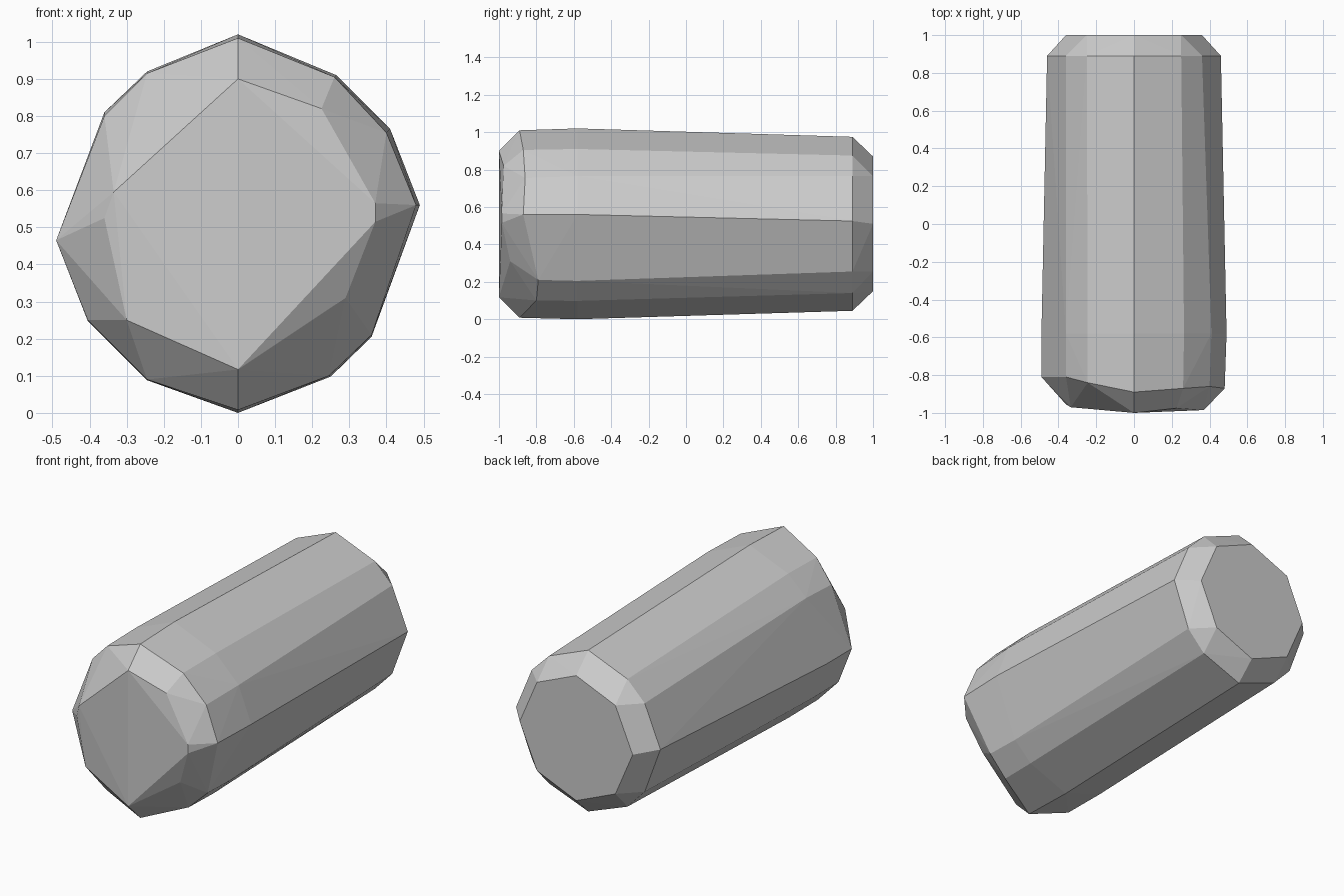
import bpy, bmesh, math

if "Cube" in bpy.data.objects:
    bpy.data.objects.remove(bpy.data.objects["Cube"])


def ring(y, pts):
    return [(x, y, z) for x, z in pts]


def mirrored(right):
    # right half listed from top to bottom, copied to the left side
    return right + [(-x, z) for x, z in right if x > 0]


# back cap (octagon) and the 12-sided back rim in front of its chamfer
back_cap = ring(1.0, mirrored([(0, .87), (.25, .765), (.36, .51), (.25, .255), (0, .15)]))
back_rim = ring(.89, mirrored([(0, .975), (.25, .875), (.36, .765), (.46, .525),
                               (.36, .255), (.25, .14), (0, .045)]))

# widest section of the body, slightly irregular
waist = ring(-.58, [(0, 1.02), (.265, .91), (.41, .765), (.49, .56), (.36, .205), (.25, .098),
                    (0, 0), (-.245, .088), (-.405, .248), (-.49, .465), (-.36, .81), (-.245, .92)])

# uneven front rim
front_rim = [(0, -.89, 1.01), (.26, -.87, .905), (.40, -.86, .755), (.48, -.87, .56),
             (.36, -.79, .21), (.245, -.80, .10), (0, -.89, .008), (-.245, -.85, .09),
             (-.405, -.81, .25), (-.49, -.81, .465), (-.36, -.81, .80), (-.245, -.84, .915)]

# front face, tilted back at the corners
front_cap = [(0, -1, .90), (.225, -.975, .82), (.37, -.985, .565), (.37, -.985, .515),
             (.29, -.94, .31), (0, -1, .117), (-.30, -.96, .25), (-.36, -.955, .525),
             (-.335, -.97, .595), (-.27, -.92, .74)]

# faceted log: flat skin stretched over all the sections
bm = bmesh.new()
for p in back_cap + back_rim + waist + front_rim + front_cap:
    bm.verts.new(p)
bmesh.ops.convex_hull(bm, input=bm.verts[:])
loose = [v for v in bm.verts if not v.link_faces]
bmesh.ops.delete(bm, geom=loose, context='VERTS')
bmesh.ops.dissolve_limit(bm, angle_limit=math.radians(1), verts=bm.verts[:], edges=bm.edges[:])
bmesh.ops.recalc_face_normals(bm, faces=bm.faces[:])
mesh = bpy.data.meshes.new("faceted_log")
bm.to_mesh(mesh)
bm.free()
log = bpy.data.objects.new("faceted_log", mesh)
bpy.context.collection.objects.link(log)
